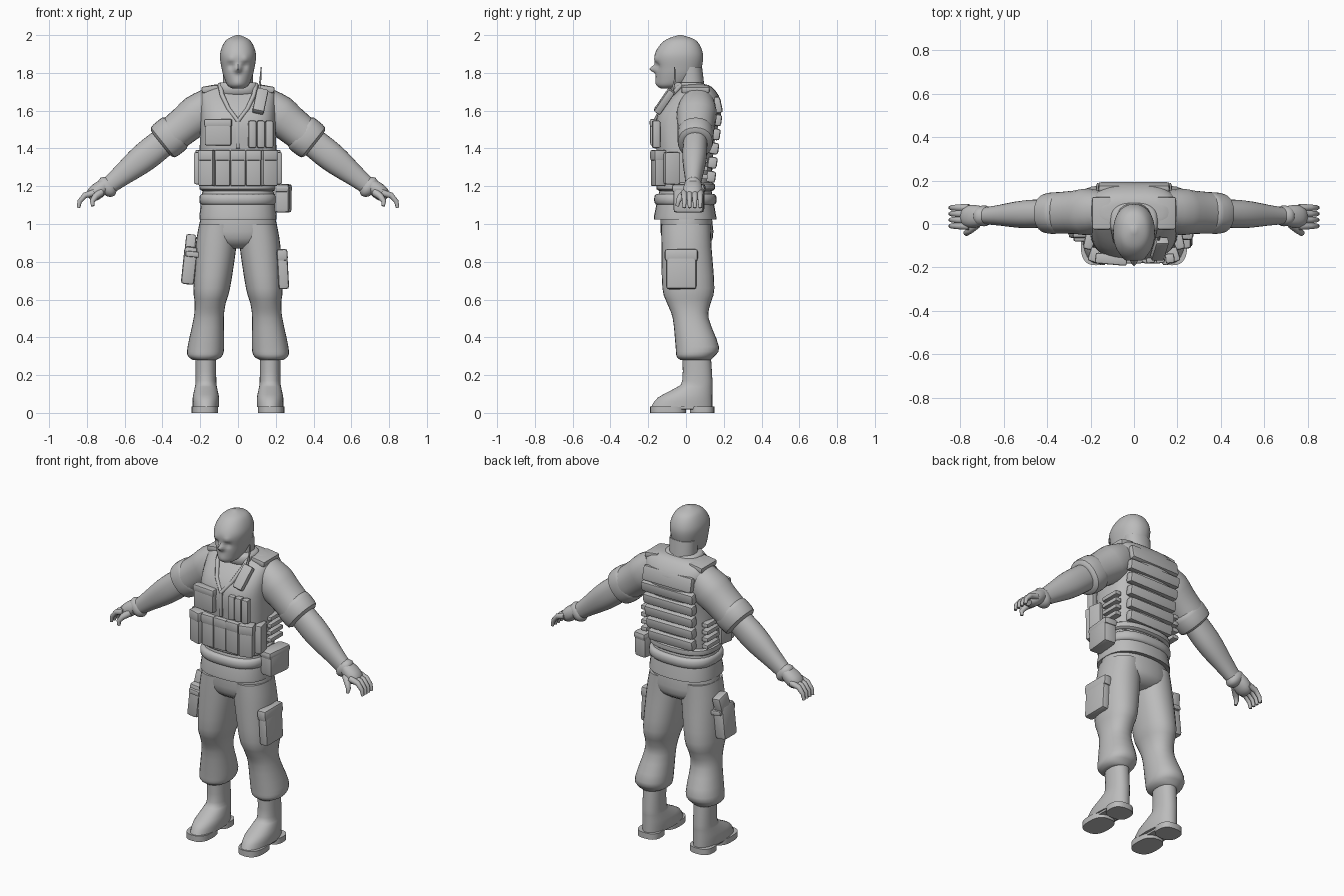
import bpy, bmesh, math
from mathutils import Vector, Matrix

cube = bpy.data.objects.get("Cube")
if cube:
    bpy.data.objects.remove(cube, do_unlink=True)

grey = bpy.data.materials.new("plain_grey")
grey.use_nodes = True
grey.diffuse_color = (0.5, 0.5, 0.5, 1)
grey.node_tree.nodes["Principled BSDF"].inputs["Base Color"].default_value = grey.diffuse_color

across, depth = Vector((1, 0, 0)), Vector((0, 1, 0))
arm_slope = -.8
arm_across = Vector((-arm_slope, 0, 1)).normalized()
parts = []


def finish(name, bm):
    bmesh.ops.recalc_face_normals(bm, faces=bm.faces)
    mesh = bpy.data.meshes.new(name)
    bm.to_mesh(mesh)
    bm.free()
    mesh.materials.append(grey)
    obj = bpy.data.objects.new(name, mesh)
    bpy.context.collection.objects.link(obj)
    parts.append(obj)
    return obj


def skin(name, frames, sides, power=2):
    """Join rings given as (centre, u, v) into a capped skin."""
    bm = bmesh.new()
    rows = []
    for centre, u, v in frames:
        row = []
        for i in range(sides):
            angle = math.tau * i / sides
            c, s = math.cos(angle), math.sin(angle)
            c = math.copysign(abs(c) ** (2 / power), c)
            s = math.copysign(abs(s) ** (2 / power), s)
            row.append(bm.verts.new(centre + u * c + v * s))
        rows.append(row)
    for low, high in zip(rows, rows[1:]):
        for i in range(sides):
            j = (i + 1) % sides
            bm.faces.new((low[i], low[j], high[j], high[i]))
    bm.faces.new(rows[0])
    bm.faces.new(rows[-1])
    return finish(name, bm)


def spread(rings, steps):
    """Add smooth in-between rings."""
    out = []
    last = len(rings) - 1
    for i in range(last):
        before, start = rings[max(i - 1, 0)], rings[i]
        end, after = rings[i + 1], rings[min(i + 2, last)]
        for k in range(steps):
            t = k / steps
            out.append([b + (c - a) * t / 2 + (a - 2.5 * b + 2 * c - d / 2) * t * t
                        + (1.5 * (b - c) + (d - a) / 2) * t ** 3
                        for a, b, c, d in zip(before, start, end, after)])
    return out + [rings[last]]


def loft(name, rings, sides=28, power=2.2, steps=2, side=1, u=across):
    """Rings are (x, y, z, u radius, y radius)."""
    u = Vector((u.x * side, u.y, u.z))
    frames = [(Vector((x * side, y, z)), u * a, depth * b) for x, y, z, a, b in spread(rings, steps)]
    return skin(name, frames, sides, power)


def ring(z, front, back, half, x=0):
    return (x, (front + back) / 2, z, half, (back - front) / 2)


def trunk(name, rows, **options):
    return loft(name, [ring(*row) for row in rows], **options)


def band(name, z, height, front, back, half, lip=.015):
    """Padded belt with drawn-in edges."""
    inner = (front + lip, back - lip, half - lip)
    outer = (front, back, half)
    trunk(name, [(z, *inner), (z + height * .2, *outer), (z + height * .8, *outer), (z + height, *inner)],
          sides=36, power=2.6)


def arm(name, rows, side, flat=.9, lift=0):
    """Rows are (x, radius) along the sloping arm."""
    rings = [(x, .065 - x * .04, 1.75 + arm_slope * x + lift, r, r * flat) for x, r in rows]
    loft(name, rings, side=side, u=arm_across)


def tube(name, points, thick, thin, side=1):
    pts = [Vector((x * side, y, z)) for x, y, z in points]
    last = len(pts) - 1
    frames = []
    for i, p in enumerate(pts):
        t = (pts[min(i + 1, last)] - pts[max(i - 1, 0)]).normalized()
        u = t.cross(depth).normalized()
        radius = thick + (thin - thick) * i / last
        frames.append((p, u * radius, t.cross(u) * radius))
    skin(name, frames, sides=10)


def box(name, at, size, turn=0, lean=0, roll=0, soft=.012, shift=0):
    """Soft-edged block; turn about z, lean about x, roll about y, in degrees."""
    bm = bmesh.new()
    bmesh.ops.create_cube(bm, size=1)
    bmesh.ops.scale(bm, vec=size, verts=bm.verts)
    bmesh.ops.bevel(bm, geom=bm.edges[:], offset=soft, segments=2, affect='EDGES', profile=.6)
    place = Matrix.Translation(at)
    for angle, axis in ((turn, 'Z'), (roll, 'Y'), (lean, 'X')):
        place = place @ Matrix.Rotation(math.radians(angle), 4, axis)
    bm.transform(place @ Matrix.Translation((0, 0, shift)))
    finish(name, bm)


def pouch(name, at, size, **tilt):
    """Block with an overhanging flap."""
    wide, deep, tall = size
    box(name, at, size, **tilt)
    box(name + "_flap", at, (wide * 1.05, deep * 1.1, tall * .3), shift=tall * .36, **tilt)


# Head with bulges and hollows in the face
head = trunk("head", [(1.717, -.13, -.06, .03), (1.735, -.15, 0, .055), (1.77, -.157, .05, .072),
                      (1.82, -.16, .08, .086), (1.9, -.165, .09, .095), (1.97, -.115, .055, .066),
                      (2, -.04, -.02, .01)], sides=64, steps=6)
nose, brow, socket, chin = (0, 1.82, .017, -.035), (.04, 1.87, .018, -.009), (.036, 1.84, .017, .014), (0, 1.745, .03, -.008)
for vert in head.data.vertices:
    if vert.co.y < -.06:
        wide, high = abs(vert.co.x), vert.co.z
        vert.co.y += sum(push * math.exp(-((wide - x) ** 2 + (high - z) ** 2) / reach ** 2)
                         for x, z, reach, push in (nose, brow, socket, chin))
trunk("neck", [(1.6, -.08, .1, .1), (1.7, -.05, .1, .08), (1.83, -.04, .085, .08)])
band("collar", z=1.68, height=.07, front=-.07, back=.1, half=.11)

# Torso, jacket hem and belts
trunk("vest", [(1.17, -.135, .13, .185), (1.3, -.15, .14, .2), (1.4, -.157, .145, .203), (1.5, -.165, .165, .2),
               (1.58, -.15, .185, .2), (1.65, -.1, .185, .202), (1.7, -.05, .16, .198), (1.73, -.02, .13, .165),
               (1.74, 0, .1, .1)], sides=40, power=2.9)
trunk("jacket_hem", [(1.025, -.165, .16, .203), (1.04, -.17, .16, .205), (1.18, -.14, .135, .188)], power=2.5)
band("belt", z=1.1, height=.06, front=-.167, back=.16, half=.203)
band("vest_lower_band", z=1.175, height=.045, front=-.155, back=.152, half=.203)
trunk("hips", [(.87, -.07, .08, .1), (.9, -.115, .13, .175), (.96, -.135, .145, .208), (1.08, -.13, .13, .19)])

# Padded ribs on the back
for i in range(5):
    box("back_rib", (0, .132 + i * .008, 1.25 + i * .075), (.3 + i * .012, .05, .062), lean=-8, soft=.016)
box("upper_back_pad", (0, .168, 1.63), (.33, .04, .09), lean=12, soft=.018)

# Pouches across the vest front
for i in range(-2, 3):
    turn = 18 * (i // 2 if i > 0 else -(-i // 2))
    pouch("magazine_pouch", (i * .082, -.147, 1.295), (.082, .062, .19), turn=turn)
pouch("chest_pouch", (-.105, -.162, 1.485), (.14, .045, .14), turn=-5)
for i in range(3):
    box("slim_pouch", (.075 + i * .045, -.158, 1.475), (.042, .045, .145), turn=6)
box("front_zip", (0, -.161, 1.475), (.022, .016, .15), soft=.005)

# Radio with antenna
box("radio", (.118, -.115, 1.65), (.062, .04, .145), lean=-34, roll=12)
tube("antenna", [(.11, -.075, 1.69), (.118, -.06, 1.76), (.123, -.06, 1.83)], thick=.007, thin=.003)

for side in (-1, 1):
    # Vest trim
    tube("neckline", [(.095, -.02, 1.738), (.085, -.075, 1.685), (.05, -.13, 1.61), (0, -.163, 1.545)],
         thick=.013, thin=.01, side=side)
    box("shoulder_strap", (side * .148, .05, 1.715), (.09, .15, .035), roll=8 * side)
    box("side_pouch", (side * .205, -.075, 1.295), (.045, .085, .17), turn=12 * side)
    for i in range(4):
        box("side_strap", (side * .205, .055, 1.25 + i * .043), (.04, .12, .026), soft=.008)

    # Sleeve, rolled cuff and forearm
    arm("sleeve", [(.14, .09), (.21, .107), (.27, .1), (.35, .095)], side, flat=1)
    arm("rolled_cuff", [(.325, .09), (.335, .104), (.365, .106), (.398, .101), (.408, .075)], side)
    arm("forearm", [(.38, .075), (.46, .078), (.53, .073), (.61, .058), (.69, .045)], side, flat=.84)

    # Gloved hand
    arm("glove_cuff", [(.67, .045), (.69, .06), (.71, .05), (.72, .03)], side, flat=.8)
    arm("palm", [(.7, .035), (.735, .042), (.77, .038), (.79, .02)], side, flat=1.25, lift=.02)
    for i in range(4):
        y = .075 - i * .028
        tube("finger", [(.76, y, 1.165), (.81, y, 1.152), (.838, y, 1.12), (.845, y, 1.085)],
             thick=.019, thin=.009, side=side)
    tube("thumb", [(.725, 0, 1.168), (.755, -.028, 1.145), (.772, -.042, 1.12), (.768, -.046, 1.095)],
         thick=.022, thin=.009, side=side)

    # Trouser leg with full knee and gathered hem
    leg = [(1, -.13, .13, .1), (.88, -.13, .135, .108), (.66, -.125, .15, .097), (.58, -.1, .13, .082),
           (.5, -.07, .12, .08), (.35, -.055, .175, .097), (.3, -.05, .15, .09), (.28, -.03, .13, .06)]
    loft("trouser_leg", [ring(*row, x=.205 - row[0] * .1) for row in leg], side=side, steps=3)

    # Boot, sole and heel
    boot = [(.33, -.02, .13, .055), (.17, -.02, .14, .055), (.13, -.06, .14, .06), (.08, -.15, .14, .07),
            (.03, -.185, .14, .07)]
    loft("boot", [ring(*row, x=.17) for row in boot], side=side, steps=3)
    for name, front, back in (("sole", -.19, 0), ("heel", .02, .15)):
        loft(name, [ring(z, front, back, .07, x=.175) for z in (0, .035)], side=side, power=2.6)
    box("arch", (side * .174, -.01, .029), (.115, .14, .022), soft=.006)

# Belt and leg gear
pouch("belt_pouch", (.238, .015, 1.135), (.08, .16, .15), turn=-6, soft=.02)
pouch("thigh_pocket", (.238, -.025, .76), (.055, .16, .21), roll=-3, soft=.016)
box("holster", (-.258, -.005, .78), (.07, .12, .2), roll=6, soft=.018)
box("holster_grip", (-.252, .02, .89), (.055, .09, .1), roll=6, lean=-12, soft=.014)
box("holster_strap", (-.24, -.005, .84), (.075, .15, .03), roll=6, soft=.008)

# Smooth shading with crisp edges kept
bpy.ops.object.select_all(action='DESELECT')
for obj in parts:
    obj.select_set(True)
bpy.context.view_layer.objects.active = parts[0]
bpy.ops.object.shade_smooth_by_angle(angle=math.radians(40))
